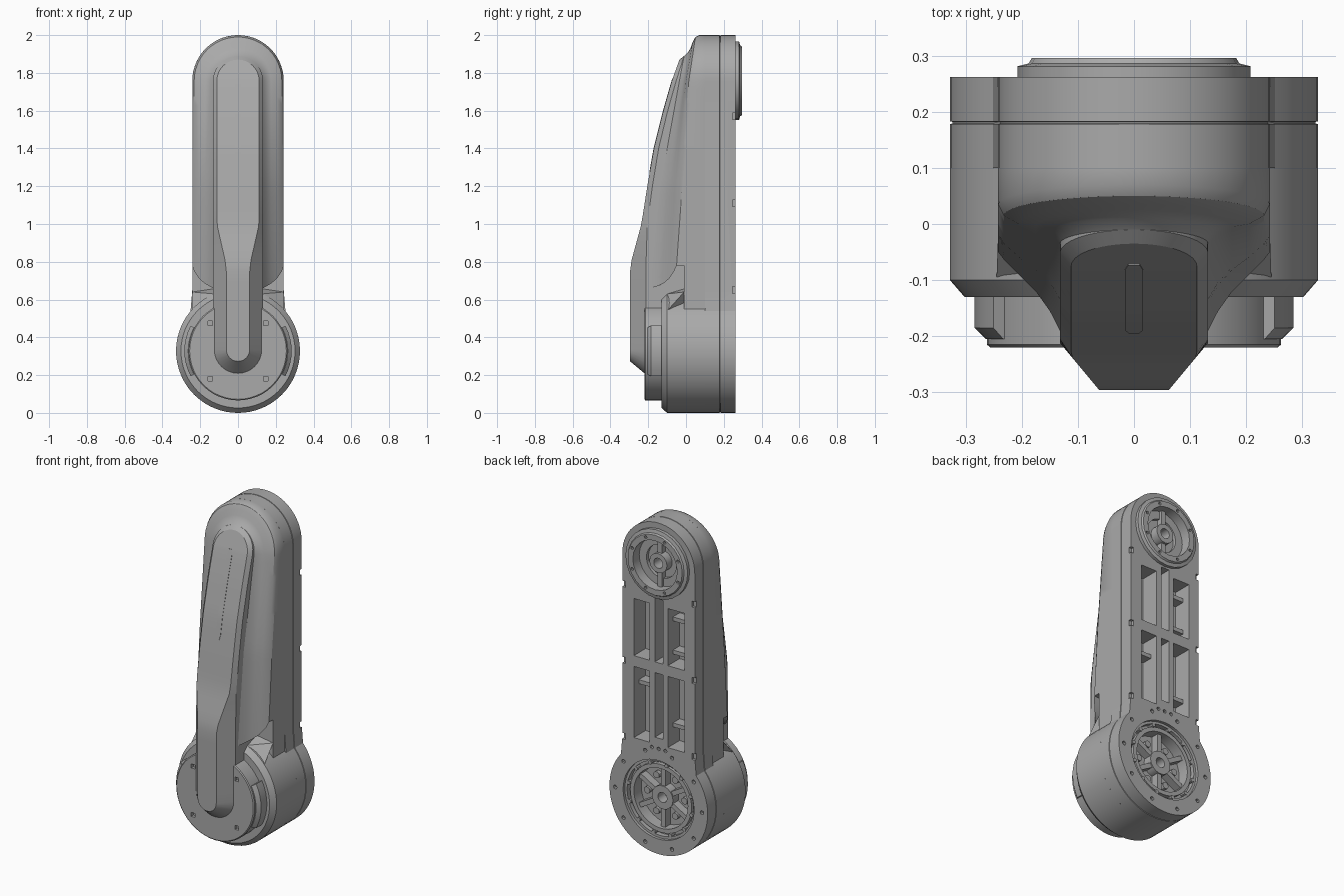
import bpy, bmesh, math
from mathutils import Matrix, Vector

if "Cube" in bpy.data.objects:
    bpy.data.objects.remove(bpy.data.objects["Cube"])

grey = bpy.data.materials.new("machine_grey")
grey.use_nodes = True
grey.diffuse_color = (0.4, 0.4, 0.4, 1)
grey.node_tree.nodes["Principled BSDF"].inputs["Base Color"].default_value = (0.4, 0.4, 0.4, 1)

W, TOP = 0.242, 1.758      # arm half width, upper pivot height
R = LOW = 0.328            # drum radius, lower pivot height
BACK, MID = 0.262, 0.1     # rear face and joint between plate and front parts


def finish(name, bm, smooth=True):
    bmesh.ops.remove_doubles(bm, verts=bm.verts, dist=1e-5)
    bmesh.ops.recalc_face_normals(bm, faces=bm.faces)
    me = bpy.data.meshes.new(name)
    bm.to_mesh(me)
    bm.free()
    me.materials.append(grey)
    ob = bpy.data.objects.new(name, me)
    bpy.context.collection.objects.link(ob)
    if smooth:
        shade(ob)
    return ob


def shade(ob):
    bpy.ops.object.select_all(action='DESELECT')
    ob.select_set(True)
    bpy.context.view_layer.objects.active = ob
    bpy.ops.object.shade_smooth_by_angle(angle=math.radians(30))


def interp(table, z):
    if z <= table[0][0]:
        return table[0][1]
    for (a, p), (b, q) in zip(table, table[1:]):
        if z <= b:
            return p + (q - p) * (z - a) / (b - a)
    return table[-1][1]


def arc(cz, r, a, b, n):
    ang = [math.radians(a + (b - a) * i / n) for i in range(n + 1)]
    return [(r * math.cos(t), cz + r * math.sin(t)) for t in ang]


def stadium(width, zb, rounded):
    """Right half of an upright slot outline, bottom centre to top centre."""
    w = width if callable(width) else lambda z: width
    pts = arc(zb, w(zb), -90, 0, 8) if rounded else [(0, zb), (w(zb), zb)]
    n = 24
    for i in range(1, n):
        z = zb + (TOP - zb) * i / n
        pts.append((w(z), z))
    return pts + arc(TOP, w(TOP), 0, 90, 12)


def loft(name, rings, smooth=True):
    """Join half outlines, each with a depth rule, mirrored across x."""
    bm = bmesh.new()
    loops = []
    for half, depth in rings:
        full = half + [(-x, z) for x, z in half[-2:0:-1]]
        loops.append([bm.verts.new((x, depth(z), z)) for x, z in full])
    n = len(loops[0])
    for a, b in zip(loops, loops[1:]):
        for i in range(n):
            bm.faces.new((a[i], a[(i + 1) % n], b[(i + 1) % n], b[i]))
    for lp in (loops[0], loops[-1]):
        for i in range(n // 2):
            quad = [lp[i], lp[i + 1], lp[n - i - 1], lp[(n - i) % n]]
            bm.faces.new(list(dict.fromkeys(quad)))
    return finish(name, bm, smooth)


def lathe(name, profile, cz, seg=48):
    bm = bmesh.new()
    vs = [bm.verts.new((r, y, cz)) for r, y in profile]
    es = [bm.edges.new(p) for p in zip(vs, vs[1:])]
    bmesh.ops.spin(bm, geom=vs + es, cent=(0, 0, cz), axis=(0, 1, 0),
                   angle=2 * math.pi, steps=seg)
    return finish(name, bm)


def add_box(bm, x, y, z, turn=0, pivot=0):
    """Box from ranges, optionally turned about a y axis pivot."""
    mid = Vector([(a + b) / 2 for a, b in (x, y, z)])
    size = [b - a for a, b in (x, y, z)]
    p = Matrix.Translation((0, 0, pivot))
    m = p @ Matrix.Rotation(turn, 4, 'Y') @ p.inverted()
    bmesh.ops.create_cube(bm, size=1, matrix=m @ Matrix.Translation(mid) @ Matrix.Diagonal((*size, 1)))


def add_rod(bm, x, z, r, y0, y1, seg=12):
    m = Matrix.Translation((x, (y0 + y1) / 2, z)) @ Matrix.Rotation(math.pi / 2, 4, 'X')
    bmesh.ops.create_cone(bm, cap_ends=True, segments=seg, radius1=r, radius2=r,
                          depth=y1 - y0, matrix=m)


def carve(ob, bm):
    """Subtract a cutter; a cut that would leave nothing is skipped."""
    cutter = finish("cutter", bm, False)
    cutter.hide_render = True
    mod = ob.modifiers.new("carve", 'BOOLEAN')
    mod.operation, mod.solver, mod.object = 'DIFFERENCE', 'EXACT', cutter
    mod.use_self = True
    dg = bpy.context.evaluated_depsgraph_get()
    me = bpy.data.meshes.new_from_object(ob.evaluated_get(dg))
    ob.modifiers.clear()
    if len(me.polygons) > 0:
        ob.data = me
    bpy.data.objects.remove(cutter)


def around(cz, r, n, start=0):
    return [(r * math.cos(start + math.tau * i / n), cz + r * math.sin(start + math.tau * i / n))
            for i in range(n)]


# Back plate: drum and arm outline in one slab, with a seam groove
def outline(d):
    return (arc(LOW, R - d, -90, 40, 24) + [(0.247 - d, 0.59), (W - d, 0.65)]
            + arc(TOP, W - d, 0, 90, 14))


levels = ((0, BACK), (0, 0.183), (0.004, 0.182), (0.004, 0.179), (0, 0.178), (0, MID))
plate = loft("back_plate", [(outline(d), lambda z, y=y: y) for d, y in levels], False)
cut = bmesh.new()
for x, low, high in (((0.06, 0.165), 0.66, 1.50), ((-0.03, 0.025), 0.70, 1.54),
                     ((-0.172, -0.062), 0.66, 1.50)):
    add_box(cut, x, (0.15, 0.3), (low, 1.09))
    add_box(cut, x, (0.15, 0.3), (1.155, high))
carve(plate, cut)
cut = bmesh.new()
for s in (-1, 1):
    for z in (0.65, 1.11, 1.57):
        add_box(cut, sorted((s * 0.222, s * 0.26)), (0.245, 0.3), (z - 0.018, z + 0.018))
carve(plate, cut)
cut = bmesh.new()
add_rod(cut, 0, LOW, 0.237, 0.13, 0.3, 48)
add_rod(cut, 0, TOP, 0.16, 0.18, 0.3, 32)
carve(plate, cut)
cut = bmesh.new()
for x, z in around(LOW, 0.29, 10):
    add_rod(cut, x, z, 0.012, 0.24, 0.3, 8)
for x in (-0.045, 0, 0.045):
    add_rod(cut, x, 0.635, 0.011, 0.24, 0.3, 8)
carve(plate, cut)
shade(plate)

# Ribs inside the back pockets
bm = bmesh.new()
for x, z in ((-0.117, 1.22), (-0.117, 1.42), (-0.117, 0.78), (0.112, 0.98)):
    add_box(bm, (x - 0.054, x + 0.054), (0.14, 0.215), (z - 0.012, z + 0.012))
finish("pocket_ribs", bm, False)

# Lower drum, neck and neck gussets
lathe("lower_drum", [(R, MID), (R, -0.1), (0.302, -0.13), (0, -0.13)], LOW, 64)
bm = bmesh.new()
add_box(bm, (-W, W), (-0.01, MID), (0.45, 0.8))
finish("neck", bm, False)
bm = bmesh.new()
for s in (-1, 1):
    a, b, c, d, e = [bm.verts.new((s * x, y, z)) for x, y, z in (
        (0.13, -0.1, 0.63), (W, -0.01, 0.64), (0.245, -0.1, 0.54), (0.13, 0, 0.66), (0.15, 0, 0.5))]
    for f in ((a, b, c), (a, b, d), (d, b, e), (b, c, e), (a, c, e), (a, d, e)):
        bm.faces.new(f)
finish("neck_gussets", bm, False)

# Front pivot cover with side lobes
cover = lathe("front_cover", [(0.262, -0.12), (0.262, -0.215), (0.256, -0.22), (0, -0.22),
                              (0, -0.12), (0.262, -0.12)], LOW)
cut = bmesh.new()
for x, z in around(LOW, 0.207, 4, math.pi / 4):
    add_box(cut, (x - 0.012, x + 0.012), (-0.25, -0.2), (z - 0.012, z + 0.012))
carve(cover, cut)
shade(cover)
for side, base in (("left", 0), ("right", 180)):
    bm = bmesh.new()
    prof = [(0.24, -0.12), (0.284, -0.12), (0.284, -0.185), (0.264, -0.205), (0.24, -0.205)]
    start = math.radians(base - 28)
    ring = [bm.verts.new((r * math.cos(start), y, LOW + r * math.sin(start))) for r, y in prof]
    face = bm.faces.new(ring)
    bmesh.ops.spin(bm, geom=[face], cent=(0, 0, LOW), axis=(0, -1, 0),
                   angle=math.radians(56), steps=8)
    finish(side + "_cover_lobe", bm)

# Arm shell: slot outline stepping inward along a hollow flank
steps = ((W, 0.78, -0.05, 0.035, 0.07), (0.232, 0.75, -0.063, 0.015, 0.05),
         (0.205, 0.71, -0.09, 0.0, 0.035), (0.175, 0.685, -0.12, -0.005, 0.025),
         (0.15, 0.67, -0.155, -0.015, 0.01), (0.132, 0.66, -0.19, -0.035, -0.01))
flank = [(stadium(W, 0.78, False), lambda z: MID)]
for w, zb, y0, y1, y2 in steps:
    table = [(zb, y0), (1.2, y0 * 0.65 + y1 * 0.35), (TOP, y1), (TOP + w, y2)]
    flank.append((stadium(w, zb, False), lambda z, t=table: interp(t, z)))
loft("arm_shell", flank)

# Raised spine running down over the drum
front = [(0.78, -0.296), (1.0, -0.236), (1.2, -0.205), (1.4, -0.17), (1.6, -0.12),
         (TOP, -0.075), (1.87, -0.035)]
edge = [(0.78, -0.212), (1.0, -0.205), (1.2, -0.178), (1.4, -0.145), (1.6, -0.097),
        (TOP, -0.052), (1.89, -0.01)]
face_w = [(0.78, 0.062), (1.0, 0.112)]
loft("spine", [(stadium(0.132, 0.335, True), lambda z: 0.06),
               (stadium(0.132, 0.335, True), lambda z: interp(edge, z)),
               (stadium(lambda z: interp(face_w, z), 0.335, True), lambda z: interp(front, z))])

# Thin strip on the spine
bm = bmesh.new()
rows = []
for i in range(17):
    z = 1.27 + 0.5 * i / 16
    y = interp(front, z) - 0.002
    w = 0.01 if i in (0, 16) else 0.016
    rows.append([bm.verts.new(p) for p in ((-w, y, z), (w, y, z), (w, y + 0.006, z), (-w, y + 0.006, z))])
for a, b in zip(rows, rows[1:]):
    for k in range(4):
        bm.faces.new((a[k], a[(k + 1) % 4], b[(k + 1) % 4], b[k]))
bm.faces.new(rows[0])
bm.faces.new(rows[-1])
finish("spine_strip", bm)

# Upper back hub
hub = lathe("upper_hub", [(0.208, 0.25), (0.208, 0.281), (0.188, 0.286), (0.182, 0.296),
                          (0.148, 0.296), (0.148, 0.235), (0.1, 0.235), (0.1, 0.215),
                          (0.058, 0.215), (0.058, 0.265), (0.03, 0.265), (0.03, 0.19),
                          (0, 0.19), (0, 0.185), (0.155, 0.185), (0.155, 0.25), (0.208, 0.25)],
            TOP, 24)
cut = bmesh.new()
for x, z in around(TOP, 0.165, 8, math.pi / 8):
    add_rod(cut, x, z, 0.009, 0.275, 0.32, 8)
carve(hub, cut)
shade(hub)
bm = bmesh.new()
for s in (0, 1):
    add_box(bm, (-0.014, 0.014), (0.2, 0.25), (TOP + 0.05, TOP + 0.15), s * math.pi, TOP)
finish("upper_hub_bars", bm, False)

# Lower back wheel: stepped rings, hub, spokes and bolts
lathe("wheel_ring", [(0.24, 0.14), (0.24, 0.245), (0.222, 0.245), (0.222, 0.215), (0.205, 0.215),
                     (0.205, 0.24), (0.18, 0.24), (0.18, 0.14)], LOW)
lathe("wheel_hub", [(0.18, 0.17), (0.07, 0.17), (0.07, 0.225), (0.03, 0.225), (0.03, 0.16),
                    (0, 0.16)], LOW, 32)
bm = bmesh.new()
for i in range(6):
    add_box(bm, (-0.014, 0.014), (0.15, 0.218), (LOW + 0.06, LOW + 0.185), i * math.pi / 3, LOW)
for x, z in around(LOW, 0.125, 6):
    add_rod(bm, x, z, 0.02, 0.15, 0.195)
for x, z in around(LOW, 0.214, 12, 0.2):
    add_rod(bm, x, z, 0.012, 0.15, 0.25, 8)
finish("wheel_spokes", bm)
